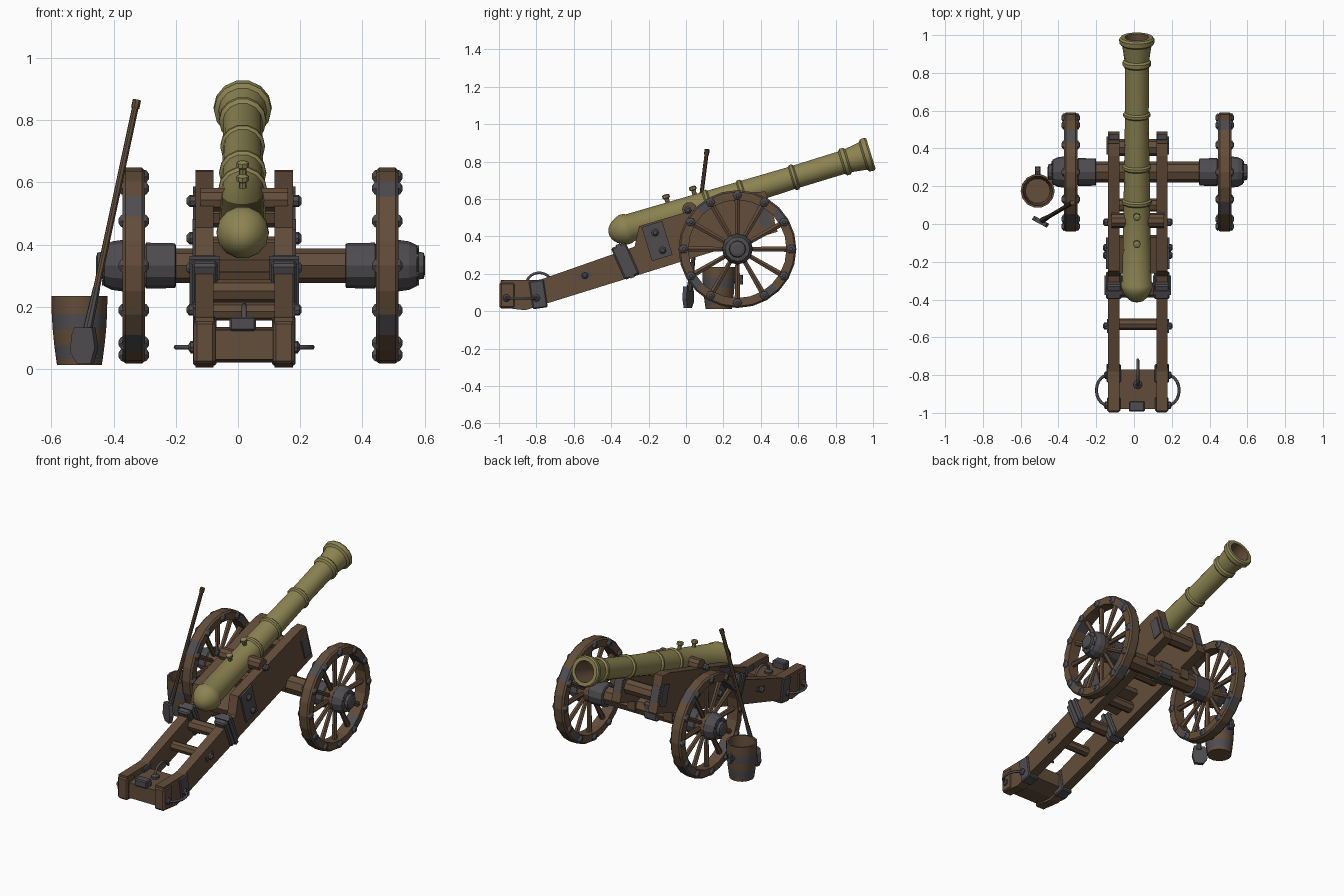
import bpy, bmesh, math
from mathutils import Vector, Matrix

if "Cube" in bpy.data.objects:
    bpy.data.objects.remove(bpy.data.objects["Cube"])

A = math.radians(17.1)          # slope of trail and barrel


def material(name, col):
    m = bpy.data.materials.new(name)
    m.diffuse_color = (*col, 1)
    m.use_nodes = True
    m.node_tree.nodes["Principled BSDF"].inputs["Base Color"].default_value = m.diffuse_color
    return m


WOOD = material("brown wood", (0.125, 0.074, 0.043))
IRON = material("dark iron", (0.078, 0.073, 0.080))
BRASS = material("old bronze", (0.265, 0.230, 0.085))
MATS = [WOOD, IRON, BRASS]
W, I, B = 0, 1, 2


def finish(name, bm, mat=None, smooth=False):
    bmesh.ops.recalc_face_normals(bm, faces=bm.faces)
    me = bpy.data.meshes.new(name)
    if mat is not None:
        for f in bm.faces:
            f.material_index = mat
    bm.to_mesh(me)
    bm.free()
    for m in MATS:
        me.materials.append(m)
    ob = bpy.data.objects.new(name, me)
    bpy.context.collection.objects.link(ob)
    if smooth:
        bpy.ops.object.select_all(action='DESELECT')
        ob.select_set(True)
        bpy.context.view_layer.objects.active = ob
        bpy.ops.object.shade_smooth_by_angle(angle=math.radians(35))
    return ob


def box(name, c, size, mat, rx=0.0, rz=0.0, bevel=0.0):
    bm = bmesh.new()
    bmesh.ops.create_cube(bm, size=1)
    bmesh.ops.scale(bm, vec=size, verts=bm.verts)
    if bevel:
        bmesh.ops.bevel(bm, geom=bm.edges[:], offset=bevel, segments=1, affect='EDGES')
    M = Matrix.Translation(c) @ Matrix.Rotation(rz, 4, 'Z') @ Matrix.Rotation(rx, 4, 'X')
    bm.transform(M)
    return finish(name, bm, mat)


def lathe(name, origin, axis, profile, mat, seg=12, closed=False, smooth=False):
    """Revolve (distance, radius) points; mat is an index or rule(step, sector)."""
    rot = Vector(axis).to_track_quat('Z', 'Y').to_matrix().to_4x4()
    M = Matrix.Translation(origin) @ rot
    bm = bmesh.new()
    rings = [[bm.verts.new(M @ Vector((r * math.cos(2 * math.pi * k / seg),
                                       r * math.sin(2 * math.pi * k / seg), t)))
              for k in range(seg)] for t, r in profile]
    n = len(rings)
    for i in range(n if closed else n - 1):
        a, b = rings[i], rings[(i + 1) % n]
        for k in range(seg):
            j = (k + 1) % seg
            f = bm.faces.new((a[k], a[j], b[j], b[k]))
            f.material_index = mat(i, k) if callable(mat) else mat
    if not closed:
        for ring, i in ((rings[0], 0), (rings[-1], n - 2)):
            f = bm.faces.new(ring)
            f.material_index = mat(i, 0) if callable(mat) else mat
    return finish(name, bm, None, smooth)


def rod(name, p, q, r1, mat, r2=None, seg=8):
    d = Vector(q) - Vector(p)
    return lathe(name, p, d, [(0, r1), (d.length, r1 if r2 is None else r2)], mat, seg, smooth=seg > 8)


def slab(name, x0, x1, pts, mat):
    """Side outline (y, z) extruded across x."""
    bm = bmesh.new()
    f = bm.faces.new([bm.verts.new((x0, y, z)) for y, z in pts])
    ext = bmesh.ops.extrude_face_region(bm, geom=[f])
    bmesh.ops.translate(bm, vec=(x1 - x0, 0, 0),
                        verts=[v for v in ext["geom"] if isinstance(v, bmesh.types.BMVert)])
    return finish(name, bm, mat)


def arc(name, c, u, v, ru, rv, r, a0, a1, mat, steps=10):
    cu = bpy.data.curves.new(name, 'CURVE')
    cu.dimensions = '3D'
    cu.bevel_depth, cu.bevel_resolution, cu.use_fill_caps = r, 1, True
    s = cu.splines.new('POLY')
    s.points.add(steps)
    for k, p in enumerate(s.points):
        t = math.radians(a0 + (a1 - a0) * k / steps)
        p.co = (*(Vector(c) + Vector(u) * ru * math.cos(t) + Vector(v) * rv * math.sin(t)), 1)
    cu.materials.append(MATS[mat])
    bpy.context.collection.objects.link(bpy.data.objects.new(name, cu))


CX = 0.02

# Barrel with domed breech, reinforcing rings, flared muzzle and open bore
AX = Vector((0, math.cos(A), math.sin(A)))
UP = Vector((0, -math.sin(A), math.cos(A)))
BR = Vector((0.015, -0.335, 0.435))
prof = [(-0.080, 0.012), (-0.072, 0.035), (-0.05, 0.06), (-0.02, 0.077), (0, 0.084), (0.025, 0.084),
        (0.035, 0.077)]
for t, r in ((0.46, 0.070), (0.65, 0.067), (0.94, 0.063)):
    prof += [(t, r), (t + 0.008, r + 0.009), (t + 0.022, r + 0.009), (t + 0.03, r)]
prof += [(1.22, 0.064), (1.23, 0.076), (1.25, 0.076), (1.26, 0.066), (1.34, 0.078), (1.35, 0.092),
         (1.375, 0.094), (1.385, 0.086), (1.385, 0.064), (1.2, 0.05)]
last = len(prof) - 2
lathe("barrel", BR, AX, prof, lambda i, k: W if i >= last else B, 14, smooth=True)
for t in (0.27, 0.42):
    p = BR + AX * t + UP * 0.065
    lathe("barrel_knob", p, UP, [(0, 0.012), (0.025, 0.012), (0.03, 0.02), (0.045, 0.02), (0.05, 0.01)], B, 8)
tr = BR + AX * 0.37
rod("trunnion", (-0.12, tr.y, tr.z), (0.16, tr.y, tr.z), 0.04, W, seg=10)

# Cheeks: stepped side planks running down to the trail
cheek = [(-0.99, 0.02), (-0.86, 0.005), (0.49, 0.425), (0.425, 0.64), (0.36, 0.635), (-0.25, 0.455),
         (-0.275, 0.345), (-0.78, 0.168), (-0.99, 0.165)]
for side in (-1, 1):
    xi, xo = CX + side * 0.098, CX + side * 0.157
    xm = (xi + xo) / 2
    slab("cheek", xi, xo, cheek, W)
    # iron straps and plates
    box("trail_strap", (xm, -0.325, 0.268), (0.082, 0.085, 0.185), IRON and I, rx=A + 0.12, bevel=0.008)
    box("strap_rib", (xm, -0.325, 0.268), (0.096, 0.025, 0.196), I, rx=A + 0.12)
    box("tail_strap", (xm, -0.79, 0.09), (0.076, 0.08, 0.15), I, rx=A * 0.5, bevel=0.006)
    box("cheek_plate", (xo, -0.155, 0.375), (0.02, 0.115, 0.19), I, rx=A)
    for y, z in ((-0.165, 0.42), (-0.125, 0.325), (0.01, 0.54)):
        lathe("cheek_bolt", (xo, y, z), (side, 0, 0), [(0, 0.02), (0.018, 0.02), (0.028, 0.01)], I, 8)
    box("front_plate", (xo, 0.415, 0.515), (0.016, 0.06, 0.13), I, rx=A)
    box("front_plate_end", (xm, 0.455, 0.53), (0.05, 0.012, 0.1), I, rx=A)
    lathe("trail_bolt", (xo, -0.54, 0.19), (side, 0, 0), [(0, 0.018), (0.02, 0.018), (0.028, 0.008)], I, 8)
    box("trail_bracket", (xo, -0.54, 0.19), (0.014, 0.07, 0.03), I, rx=A)
    # lifting ring at the tail
    arc("tail_ring", (xo, -0.88, 0.07), (0, 1, 0), (side, 0, 0), 0.08, 0.062, 0.008, 0, 180, I)
    for y in (-0.96, -0.80):
        lathe("ring_bolt", (xo - side * 0.01, y, 0.07), (side, 0, 0), [(0, 0.02), (0.025, 0.02), (0.032, 0.01)], I, 8)
    box("tail_cheek", (xm, -0.955, 0.085), (0.07, 0.085, 0.14), W, bevel=0.01)

# Cross members between the cheeks
for y, z, r in ((-0.53, 0.185, 0.03), (-0.35, 0.25, 0.038), (-0.13, 0.31, 0.035), (0.1, 0.39, 0.035),
                (0.405, 0.50, 0.045)):
    rod("cross_bar", (CX - 0.12, y, z), (CX + 0.12, y, z), r, W, seg=8)
box("breech_bed", (CX, -0.16, 0.36), (0.2, 0.2, 0.04), W, rx=A)

# Tail block, latch and hook
slab("tail_block", CX - 0.12, CX + 0.12, [(-0.98, 0.03), (-0.86, 0.02), (-0.77, 0.05), (-0.77, 0.135), (-0.98, 0.125)], W)
box("tail_latch", (0.015, -0.965, 0.145), (0.085, 0.055, 0.045), I, bevel=0.006)
lathe("hook_base", (CX, -0.85, 0.125), (0, 0, 1), [(0, 0.024), (0.02, 0.024), (0.03, 0.012)], I, 8)
arc("hook", (CX, -0.785, 0.145), (0, 1, 0), (0, 0, 1), 0.068, 0.06, 0.008, 180, 15, I)

# Axle
WY, WZ = 0.275, 0.332
rod("axle", (-0.32, WY, WZ), (0.46, WY, WZ), 0.056, W, seg=8)
box("axle_band", (CX, WY, WZ), (0.10, 0.106, 0.106), I, bevel=0.012)
for x in (CX - 0.128, CX + 0.128):
    box("axle_block", (x, WY, 0.36), (0.058, 0.12, 0.09), W)

# Wheels: segmented rim, spokes, studs and iron-capped hub
for side, wx in ((-1, -0.335), (1, 0.48)):
    c = Vector((wx, WY, WZ))
    rim = [(-0.036, 0.262), (-0.036, 0.306), (-0.026, 0.315), (0.026, 0.315), (0.036, 0.306), (0.036, 0.262)]
    lathe("wheel_rim", c, (side, 0, 0), rim, lambda i, k: I if k % 6 == 2 else W, 24, closed=True)
    for k in range(12):
        t = 2 * math.pi * k / 12
        d = Vector((0, math.sin(t), math.cos(t)))
        rod("spoke", c + d * 0.06, c + d * 0.27, 0.013, W, r2=0.017, seg=6)
        for s in (-1, 1):
            lathe("rim_stud", c + d * 0.287 + Vector((s * 0.034, 0, 0)), (s, 0, 0),
                  [(0, 0.025), (0.007, 0.022), (0.015, 0.009)], I, 6)
    hub = [(-0.135, 0.066), (-0.132, 0.072), (-0.04, 0.074), (-0.035, 0.066), (0, 0.072), (0.03, 0.076), (0.035, 0.083),
           (0.07, 0.078), (0.095, 0.066), (0.1, 0.045), (0.117, 0.042), (0.122, 0.026)]
    lathe("wheel_hub", c, (side, 0, 0), hub, lambda i, k: W if 3 <= i <= 4 else I, 12)
    for k in range(6):
        t = 2 * math.pi * k / 6
        d = Vector((0, math.sin(t), math.cos(t)))
        rod("hub_stud", c + d * 0.055 + Vector((side * 0.08, 0, 0)),
            c + d * 0.055 + Vector((side * 0.102, 0, 0)), 0.011, I, seg=6)

# Bucket with iron hoops, open on top
BC = Vector((-0.51, 0.175, 0.012))
bucket = [(0, 0.072), (0.02, 0.075), (0.065, 0.081), (0.115, 0.086), (0.165, 0.089), (0.223, 0.090),
          (0.223, 0.079), (0.03, 0.066)]
lathe("bucket", BC, (0, 0, 1), bucket, lambda i, k: I if i in (1, 3) else W, 14, smooth=True)
rod("bucket_tap", BC + Vector((0, 0.08, 0.15)), BC + Vector((0, 0.13, 0.15)), 0.014, I)
rod("tap_handle", BC + Vector((0, 0.115, 0.13)), BC + Vector((0, 0.115, 0.18)), 0.014, I)

# Shovel leaning by the wheel: iron blade and socket, wooden handle
low, top = Vector((-0.487, 0.018, 0.11)), Vector((-0.325, 0.113, 0.865))
mid = low.lerp(top, 0.2)
rod("shovel_socket", low, mid, 0.016, I, r2=0.012)
rod("shovel_handle", mid, top, 0.011, W)
rod("handle_grip", top - (top - low) * 0.035, top, 0.014, W)
bm = bmesh.new()
blade = [(-0.045, 0.035), (-0.02, 0.0), (0.03, 0.0), (0.045, 0.05), (0.035, 0.115), (-0.03, 0.115), (-0.04, 0.09)]
f = bm.faces.new([bm.verts.new((x, -0.012, z)) for x, z in blade])
ext = bmesh.ops.extrude_face_region(bm, geom=[f])
bmesh.ops.translate(bm, vec=(0, 0.024, 0), verts=[v for v in ext["geom"] if isinstance(v, bmesh.types.BMVert)])
bm.transform(Matrix.Translation((-0.495, 0.012, 0.018)) @ Matrix.Rotation(math.radians(-28), 4, 'Z'))
finish("shovel_blade", bm, I)
